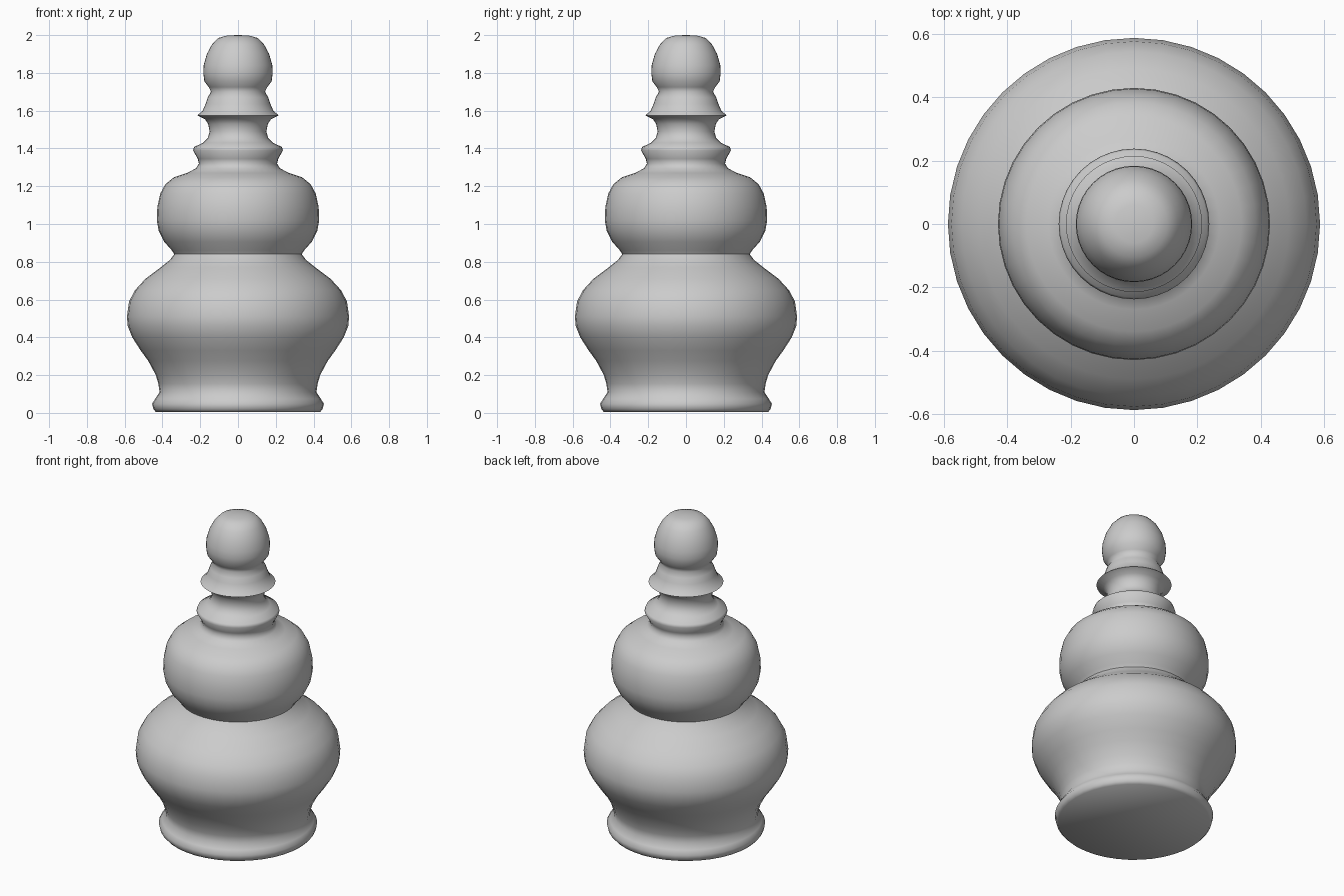
import bpy, bmesh, math

SIDES = 40


def lathe(name, profile):
    """Spin a (radius, z) outline about the z axis, closing the ends."""
    bm = bmesh.new()
    rings = []
    for r, z in profile:
        rings.append([bm.verts.new((r * math.cos(2 * math.pi * i / SIDES),
                                    r * math.sin(2 * math.pi * i / SIDES), z))
                      for i in range(SIDES)])
    for a, b in zip(rings, rings[1:]):
        for i in range(SIDES):
            j = (i + 1) % SIDES
            bm.faces.new((a[i], a[j], b[j], b[i]))
    bm.faces.new(rings[0][::-1])
    bm.faces.new(rings[-1])
    mesh = bpy.data.meshes.new(name)
    bm.to_mesh(mesh)
    bm.free()
    ob = bpy.data.objects.new(name, mesh)
    bpy.context.collection.objects.link(ob)
    bpy.ops.object.select_all(action='DESELECT')
    ob.select_set(True)
    bpy.context.view_layer.objects.active = ob
    bpy.ops.object.shade_smooth_by_angle(angle=math.radians(60))
    return ob


# Foot rim and wide lower bulb
foot_and_belly = [
    (0.435, 0.005), (0.448, 0.02), (0.455, 0.048), (0.438, 0.075), (0.415, 0.11),
    (0.422, 0.155), (0.435, 0.2), (0.475, 0.275), (0.515, 0.33), (0.56, 0.40),
    (0.584, 0.46), (0.588, 0.51), (0.577, 0.59), (0.545, 0.65), (0.49, 0.71),
    (0.41, 0.77), (0.36, 0.81)]
# Upper bulb
shoulder = [
    (0.338, 0.84), (0.35, 0.86), (0.39, 0.905), (0.42, 0.965), (0.43, 1.02),
    (0.427, 1.09), (0.412, 1.16), (0.385, 1.21), (0.34, 1.247), (0.27, 1.27)]
# Two collars around the neck
collars = [
    (0.222, 1.295), (0.207, 1.32), (0.213, 1.345), (0.238, 1.39), (0.232, 1.408),
    (0.185, 1.43), (0.16, 1.455), (0.15, 1.49), (0.158, 1.53), (0.175, 1.555),
    (0.215, 1.575), (0.187, 1.6), (0.172, 1.635), (0.16, 1.67)]
# Rounded knob
knob = [
    (0.143, 1.7), (0.155, 1.725), (0.178, 1.755), (0.184, 1.8), (0.182, 1.84),
    (0.165, 1.9), (0.138, 1.95), (0.105, 1.985), (0.06, 1.997), (0.01, 2.0)]

lathe("turned_finial", foot_and_belly + shoulder + collars + knob)
